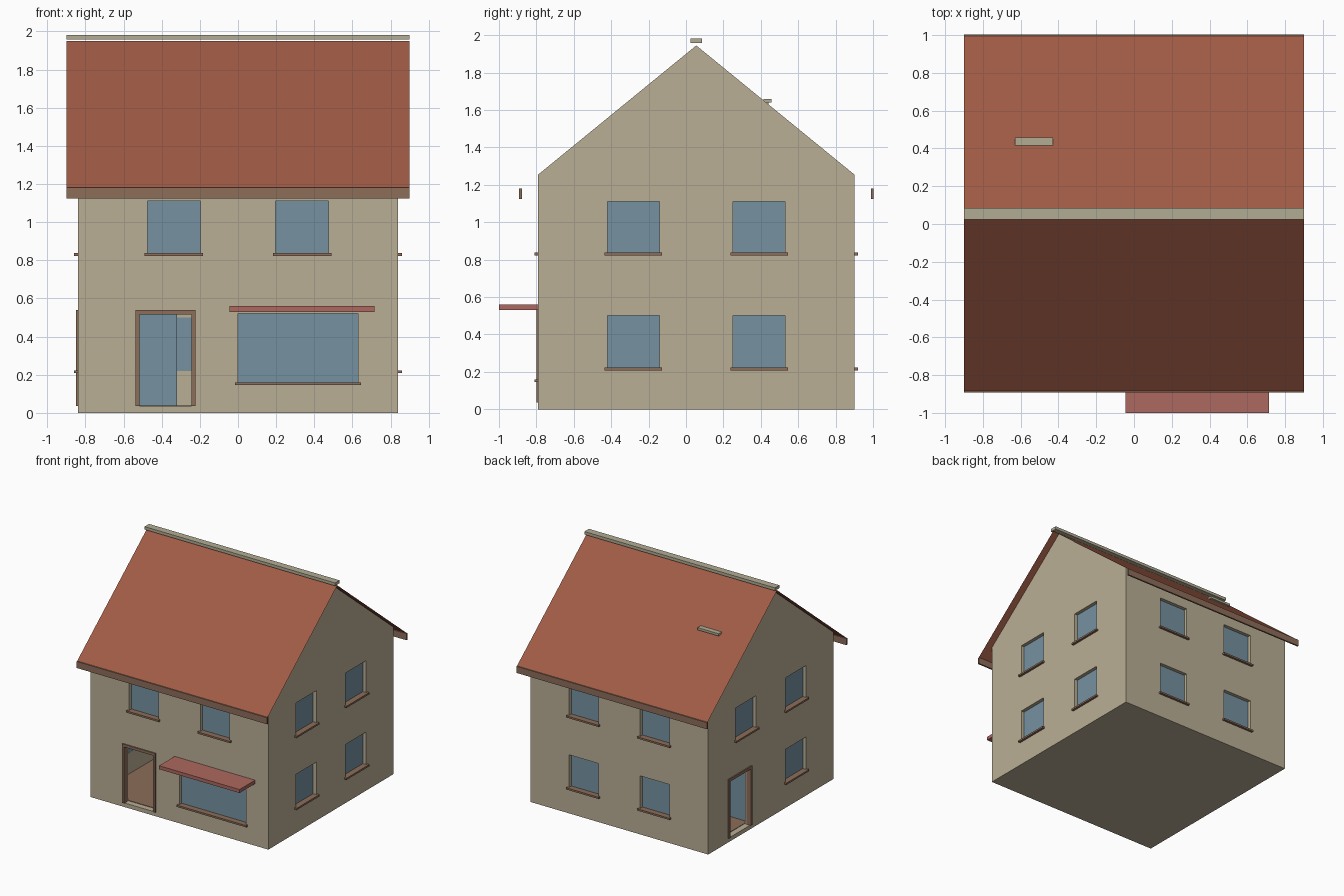
import bpy
import bmesh

if "Cube" in bpy.data.objects:
    bpy.data.objects.remove(bpy.data.objects["Cube"], do_unlink=True)


def linear(c):
    c /= 255
    return c / 12.92 if c <= 0.04045 else ((c + 0.055) / 1.055) ** 2.4


def material(name, *rgb):
    mat = bpy.data.materials.new(name)
    color = (*[linear(c) for c in rgb], 1)
    mat.diffuse_color = color
    mat.use_nodes = True
    mat.node_tree.nodes["Principled BSDF"].inputs["Base Color"].default_value = color
    return mat


SAND = material("sand plaster", 186, 175, 149)
TILE = material("terracotta tile", 160, 91, 69)
GLASS = material("blue glass", 118, 146, 161)
WOOD = material("brown wood", 140, 109, 89)
AWNING = material("awning red", 172, 104, 94)
STONE = material("grey ridge stone", 178, 172, 148)

# Main dimensions
HALF_X, FRONT, BACK = 0.84, -0.79, 0.90
MID_Y, EAVES, RIDGE = 0.055, 1.255, 1.945
WALL = 0.05


def add_object(name, bm, mat):
    mesh = bpy.data.meshes.new(name)
    bm.to_mesh(mesh)
    bm.free()
    mesh.materials.append(mat)
    obj = bpy.data.objects.new(name, mesh)
    bpy.context.scene.collection.objects.link(obj)
    return obj


def box(name, xs, ys, zs, mat):
    bm = bmesh.new()
    bmesh.ops.create_cube(bm, size=1)
    for v in bm.verts:
        for i, (lo, hi) in enumerate((xs, ys, zs)):
            v.co[i] = hi if v.co[i] > 0 else lo
    return add_object(name, bm, mat)


def wall_box(name, side, along, out, zs, mat):
    """Box on a wall: 'along' runs along the wall, 'out' is distance outward."""
    a, b = out
    if side == "front":
        return box(name, along, (FRONT - b, FRONT - a), zs, mat)
    if side == "back":
        return box(name, along, (BACK + a, BACK + b), zs, mat)
    if side == "left":
        return box(name, (HALF_X + a, HALF_X + b), along, zs, mat)
    return box(name, (-HALF_X - b, -HALF_X - a), along, zs, mat)


# House body: gabled prism
bm = bmesh.new()
profile = [(FRONT, 0), (BACK, 0), (BACK, EAVES), (MID_Y, RIDGE), (FRONT, EAVES)]
gable = bm.faces.new([bm.verts.new((-HALF_X, y, z)) for y, z in profile])
sweep = bmesh.ops.extrude_face_region(bm, geom=[gable])["geom"]
bmesh.ops.translate(bm, vec=(2 * HALF_X, 0, 0),
                    verts=[g for g in sweep if isinstance(g, bmesh.types.BMVert)])
bmesh.ops.recalc_face_normals(bm, faces=bm.faces)
body = add_object("house_walls", bm, SAND)

# Hollow ground floor
FLOOR, CEILING = 0.035, 0.62
room_x = (WALL - HALF_X, HALF_X - WALL)
room_y = (FRONT + WALL, BACK - WALL)
cutters = [box("room_cutter", room_x, room_y, (FLOOR, CEILING), SAND)]


def window(side, center, width, z0, z1):
    u = (center - width / 2, center + width / 2)
    cutters.append(wall_box("window_cutter", side, u, (-0.06, 0.05), (z0, z1), SAND))
    wall_box(side + "_window_glass", side, u, (-0.048, -0.03), (z0, z1), GLASS)
    wall_box(side + "_window_sill", side, (u[0] - 0.015, u[1] + 0.015),
             (-0.03, 0.02), (z0 - 0.012, z0 + 0.003), WOOD)


def door(side, center):
    u0, u1 = center - 0.14, center + 0.14
    top = 0.52
    cutters.append(wall_box("door_cutter", side, (u0, u1), (-0.1, 0.05), (FLOOR, top), SAND))
    for edge in ((u0 - 0.017, u0 + 0.003), (u1 - 0.003, u1 + 0.017)):
        wall_box(side + "_door_post", side, edge, (-0.03, 0.01), (FLOOR, top), WOOD)
    wall_box(side + "_door_lintel", side, (u0 - 0.017, u1 + 0.017),
             (-0.03, 0.01), (top - 0.003, 0.54), WOOD)


# Windows and doors
LOW, HIGH = (0.22, 0.5), (0.835, 1.11)
for s in (-1, 1):
    window("front", s * 0.336, 0.277, *HIGH)
    for level in (LOW, HIGH):
        window("back", s * 0.336, 0.277, *level)
        window("left", MID_Y + s * 0.336, 0.277, *level)
    window("right", MID_Y + s * 0.336, 0.277, *HIGH)
window("right", MID_Y - 0.336, 0.277, *LOW)
window("front", 0.315, 0.63, 0.157, 0.52)
door("front", -0.38)
door("right", 0.475)

# Cut the openings and bake the result
for cutter in cutters:
    cutter.hide_render = True
    mod = body.modifiers.new("opening", "BOOLEAN")
    mod.operation, mod.solver, mod.object = "DIFFERENCE", "EXACT", cutter
bpy.context.view_layer.update()
baked = bpy.data.meshes.new_from_object(
    body.evaluated_get(bpy.context.evaluated_depsgraph_get()))
body.modifiers.clear()
body.data = baked
for cutter in cutters:
    bpy.data.objects.remove(cutter, do_unlink=True)

# Interior floor and glass partition
box("room_floor", room_x, room_y, (FLOOR, FLOOR + 0.004), WOOD)
box("glass_partition", (room_x[0], -0.32), (0.29, 0.3), (FLOOR, CEILING), GLASS)

# Roof sheets with eaves boards
ROOF_X = 0.9
slope = (RIDGE - EAVES) / (MID_Y - FRONT)
for name, sign in (("front", -1), ("back", 1)):
    edge_y = MID_Y + sign * 0.94
    edge_z = RIDGE - 0.94 * slope + 0.005
    bm = bmesh.new()
    corners = [(-ROOF_X, edge_y, edge_z), (ROOF_X, edge_y, edge_z),
               (ROOF_X, MID_Y, RIDGE + 0.005), (-ROOF_X, MID_Y, RIDGE + 0.005)]
    face = bm.faces.new([bm.verts.new(c) for c in corners])
    face.normal_update()
    if face.normal.z < 0:
        face.normal_flip()
    add_object(name + "_roof", bm, TILE)
    box(name + "_eaves_board", (-ROOF_X, ROOF_X),
        (edge_y - 0.007, edge_y + 0.007), (1.125, 1.181), WOOD)

# Ridge cap, roof vent and shop awning
box("ridge_cap", (-ROOF_X, ROOF_X), (0.025, 0.085), (1.957, 1.982), STONE)
box("roof_vent_cap", (-0.63, -0.43), (0.415, 0.458), (1.64, 1.66), STONE)
box("roof_vent_base", (-0.62, -0.44), (0.42, 0.44), (1.6, 1.64), STONE)
box("shop_awning", (-0.045, 0.715), (-1.0, FRONT), (0.53, 0.56), AWNING)
